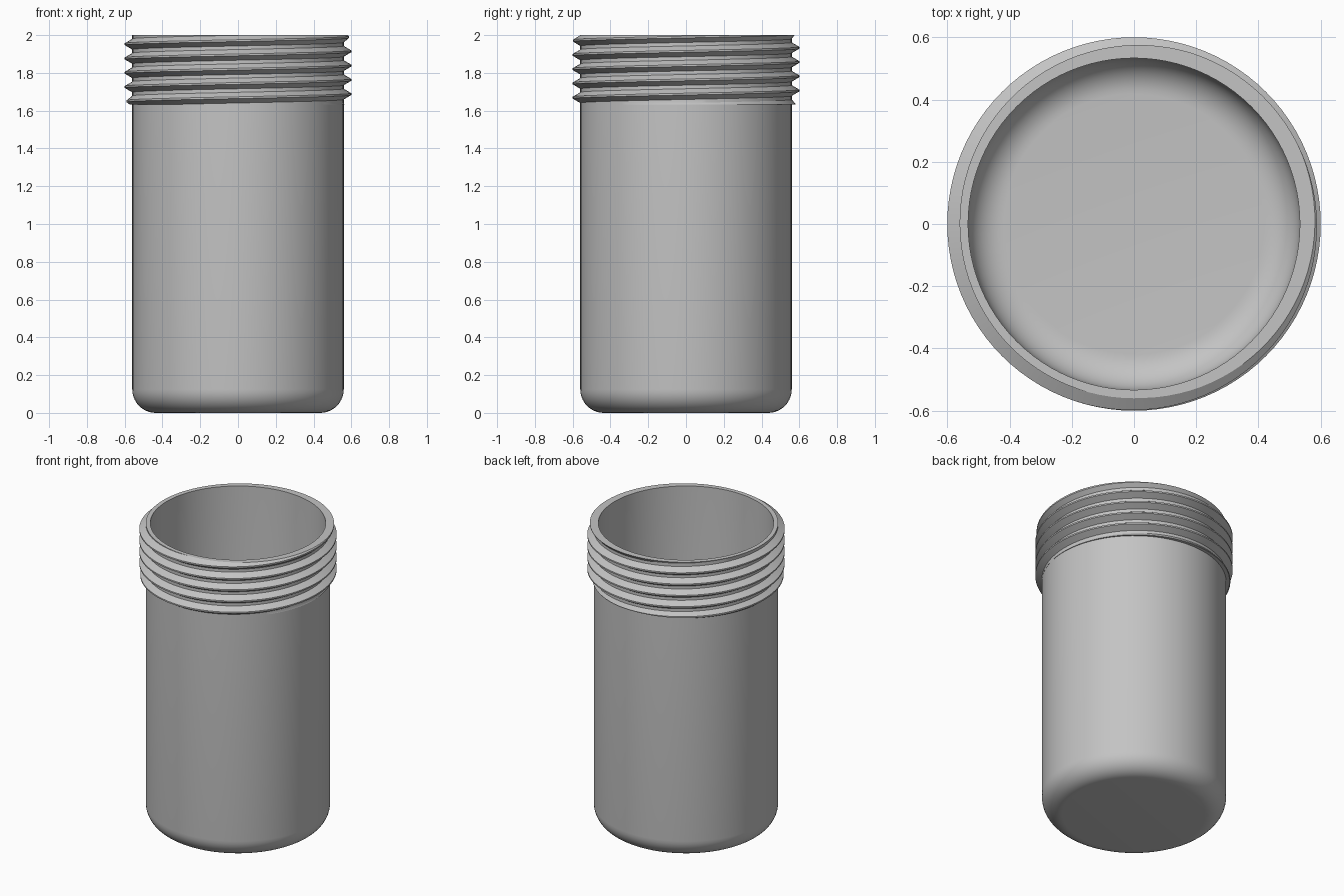
import bpy, bmesh, math
from math import pi, sin, cos

cube = bpy.data.objects.get("Cube")
if cube:
    bpy.data.objects.remove(cube, do_unlink=True)

SIDES = 96
R_OUT, R_IN, HEIGHT = 0.56, 0.533, 2.0
WALL = R_OUT - R_IN
THREAD_BASE, PITCH, DEPTH = 1.633, 0.0755, 0.04

grey = bpy.data.materials.new("plain grey")
grey.use_nodes = True
colour = (0.55, 0.55, 0.55, 1)
grey.diffuse_color = colour
grey.node_tree.nodes["Principled BSDF"].inputs["Base Color"].default_value = colour


def finish(bm, name):
    """Turn a bmesh into a smooth shaded object with sharp edges kept."""
    bmesh.ops.recalc_face_normals(bm, faces=bm.faces)
    mesh = bpy.data.meshes.new(name)
    bm.to_mesh(mesh)
    bm.free()
    mesh.materials.append(grey)
    obj = bpy.data.objects.new(name, mesh)
    bpy.context.collection.objects.link(obj)
    bpy.ops.object.select_all(action='DESELECT')
    obj.select_set(True)
    bpy.context.view_layer.objects.active = obj
    bpy.ops.object.shade_smooth_by_angle(angle=math.radians(25))
    return obj


def fillet(radius, floor, size, steps=10):
    """Quarter circle from the floor up to the wall."""
    angles = [i / steps * pi / 2 for i in range(steps + 1)]
    return [(radius - size + size * sin(a), floor + size - size * cos(a)) for a in angles]


# Hollow container: outer wall, slim neck under the thread, inner wall and floor
profile = [(0, 0)] + fillet(R_OUT, 0, 0.125)
profile += [(R_OUT, THREAD_BASE), (R_OUT - 0.004, THREAD_BASE + 0.002)]
profile += [(R_OUT - 0.004, HEIGHT - 0.001), (R_IN, HEIGHT - 0.001)]
profile += fillet(R_IN, WALL, 0.115)[::-1] + [(0, WALL)]
bm = bmesh.new()
verts = [bm.verts.new((r, 0, z)) for r, z in profile]
edges = [bm.edges.new(pair) for pair in zip(verts, verts[1:])]
bmesh.ops.spin(bm, geom=verts + edges, cent=(0, 0, 0), axis=(0, 0, 1),
               angle=2 * pi, steps=SIDES, use_merge=True)
bmesh.ops.remove_doubles(bm, verts=bm.verts, dist=0.0001)
finish(bm, "container_body")


# Screw thread: a helical skin that fades in and out at its ends
def clamp(x):
    return max(0.0, min(1.0, x))


half_base, half_crest = PITCH * 0.375, PITCH / 16
section = [(-half_base, 0), (-half_crest, 1), (half_crest, 1),
           (half_base, 0), (PITCH - half_base, 0)]
bm = bmesh.new()
previous = None
for i in range(-SIDES, int(6.5 * SIDES) + 1):
    a = 2 * pi * i / SIDES
    crest_z = 1.65 + PITCH * (a - pi) / (2 * pi)
    depth = DEPTH * clamp(a / (2 * pi) + 0.25) * clamp(5.7 - a / (2 * pi))
    row = [bm.verts.new(((R_OUT + depth * d) * cos(a), (R_OUT + depth * d) * sin(a), crest_z + dz))
           for dz, d in section]
    if previous:
        for j in range(len(section) - 1):
            bm.faces.new((previous[j], row[j], row[j + 1], previous[j + 1]))
    previous = row
bmesh.ops.remove_doubles(bm, verts=bm.verts, dist=0.0001)

# Trim the skin flat at both ends, then close each end with a ring
for level, direction, inner in ((THREAD_BASE, -1, R_OUT - 0.003), (HEIGHT, 1, R_IN)):
    bmesh.ops.bisect_plane(bm, geom=bm.verts[:] + bm.edges[:] + bm.faces[:], dist=0.00001,
                           plane_co=(0, 0, level), plane_no=(0, 0, direction), clear_outer=True)
    rim = [e for e in bm.edges if e.is_boundary
           and all(abs(v.co.z - level) < 0.0005 for v in e.verts)]
    ring = bmesh.ops.extrude_edge_only(bm, edges=rim)["geom"]
    for v in ring:
        if isinstance(v, bmesh.types.BMVert):
            scale = inner / v.co.xy.length
            v.co.x *= scale
            v.co.y *= scale
finish(bm, "screw_thread")
